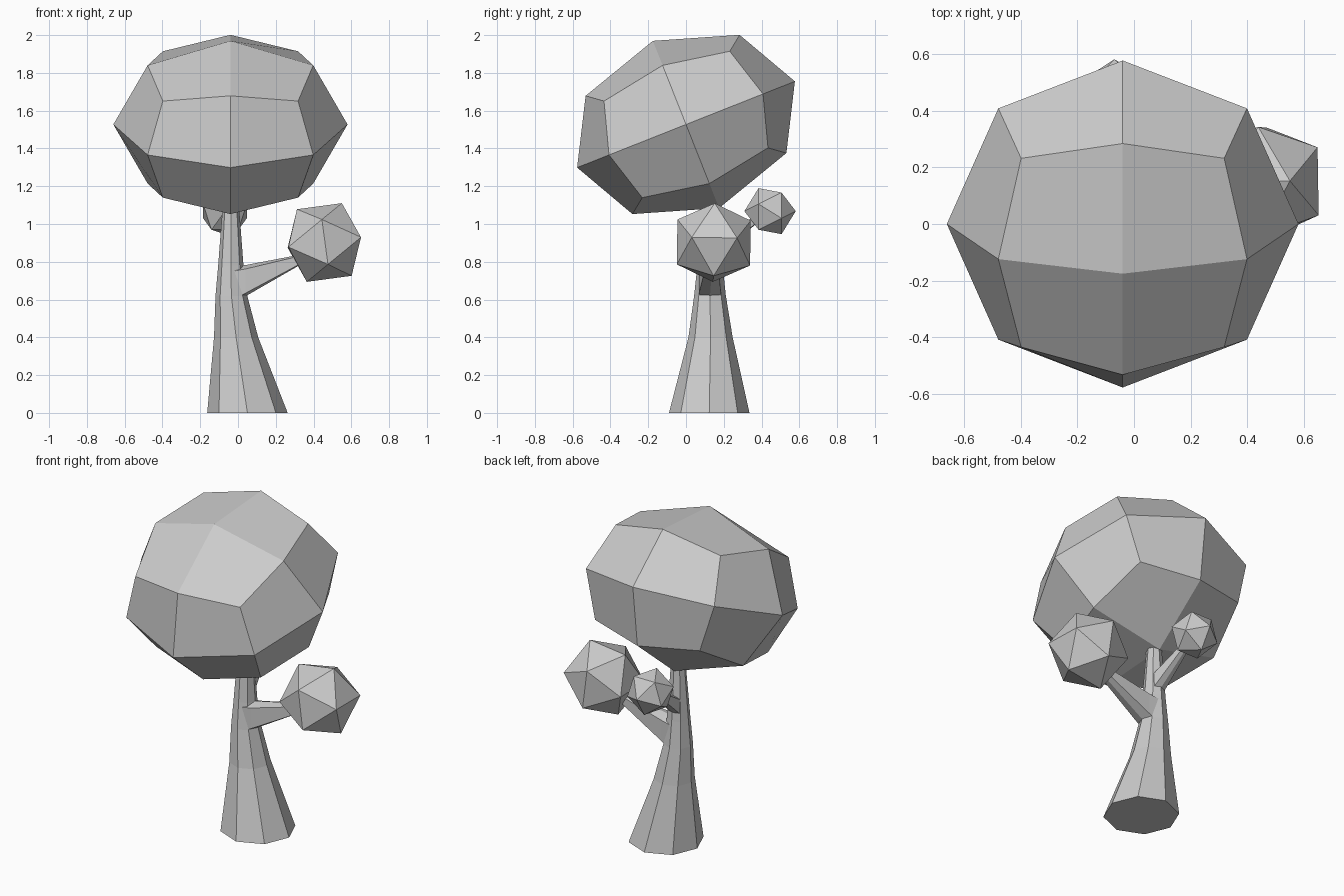
import bpy, bmesh
from math import sin, cos, radians, tau
from mathutils import Matrix, Vector

cube = bpy.data.objects.get("Cube")
if cube:
    bpy.data.objects.remove(cube, do_unlink=True)

GREY = (0.6, 0.6, 0.6, 1)
mat = bpy.data.materials.new("plain grey")
mat.use_nodes = True
mat.diffuse_color = GREY
mat.node_tree.nodes["Principled BSDF"].inputs["Base Color"].default_value = GREY


def add_object(name, bm):
    bmesh.ops.recalc_face_normals(bm, faces=bm.faces)
    mesh = bpy.data.meshes.new(name)
    bm.to_mesh(mesh)
    bm.free()
    mesh.materials.append(mat)
    obj = bpy.data.objects.new(name, mesh)
    bpy.context.collection.objects.link(obj)
    return obj


def loft(name, rings):
    """Skin a list of closed rings and cap both ends."""
    bm = bmesh.new()
    loops = [[bm.verts.new(p) for p in ring] for ring in rings]
    n = len(loops[0])
    for a, b in zip(loops, loops[1:]):
        for i in range(n):
            j = (i + 1) % n
            bm.faces.new((a[i], a[j], b[j], b[i]))
    bm.faces.new(loops[0])
    bm.faces.new(loops[-1])
    return add_object(name, bm)


def octagon(x, y, z, r):
    return [Vector((x + r * cos(i * tau / 8), y + r * sin(i * tau / 8), z)) for i in range(8)]


def branch_section(centre, side, width, height):
    """Upright six-sided section with a ridge on top and below."""
    shape = ((0, 1), (1, 0.75), (1, -0.8), (0, -1), (-1, -0.8), (-1, 0.75))
    side, up = Vector(side), Vector((0, 0, 1))
    return [Vector(centre) + side * (u * width / 2) + up * (v * height / 2) for u, v in shape]


def leaf_ball(name, centre, radius, pole, neighbour):
    """Icosahedron aimed by one corner and one adjacent corner."""
    bm = bmesh.new()
    bmesh.ops.create_icosphere(bm, subdivisions=1, radius=radius)
    z = Vector(pole).normalized()
    y = z.cross(Vector(neighbour)).normalized()
    turn = Matrix((y.cross(z), y, z)).transposed().to_4x4()
    bm.transform(Matrix.Translation(centre) @ turn)
    return add_object(name, bm)


# Trunk: flared, leaning octagonal column
loft("trunk", [octagon(*ring) for ring in (
    (0.05, 0.123, 0, 0.213),
    (-0.01, 0.13, 0.4, 0.117),
    (-0.035, 0.127, 0.62, 0.084),
    (-0.038, 0.127, 0.78, 0.067),
    (-0.038, 0.13, 1.14, 0.04))])

# Branches, tapering into the leaf balls
loft("left_branch", [
    branch_section((-0.02, 0.127, 0.68), (0, 1, 0), 0.125, 0.19),
    branch_section((0.04, 0.127, 0.70), (0, 1, 0), 0.115, 0.165),
    branch_section((0.34, 0.14, 0.815), (0, 1, 0), 0.06, 0.05)])
loft("back_branch", [
    branch_section((-0.038, 0.13, 0.85), (1, 0, 0), 0.08, 0.13),
    branch_section((-0.04, 0.18, 0.88), (1, 0, 0), 0.075, 0.11),
    branch_section((-0.065, 0.38, 1.03), (1, 0, 0), 0.04, 0.04)])

# Leaf balls
leaf_ball("left_leaf_ball", (0.457, 0.147, 0.902), 0.228,
          (0.095, 0.005, 0.213), (0.2, -0.12, 0.028))
leaf_ball("back_leaf_ball", (-0.069, 0.445, 1.068), 0.136, (0, 1, 0), (0, 0, -1))

# Crown: divided cube pushed out to a sphere, flattened and tilted
bm = bmesh.new()
bmesh.ops.create_cube(bm, size=2)
bmesh.ops.subdivide_edges(bm, edges=bm.edges[:], cuts=1, use_grid_fill=True)
for v in bm.verts:
    v.co = v.co.normalized()
bm.transform(Matrix.Translation((-0.04, 0, 1.527))
             @ Matrix.Rotation(radians(21.6), 4, 'X')
             @ Matrix.Diagonal((0.62, 0.62, 0.476, 1)))
add_object("crown", bm)
